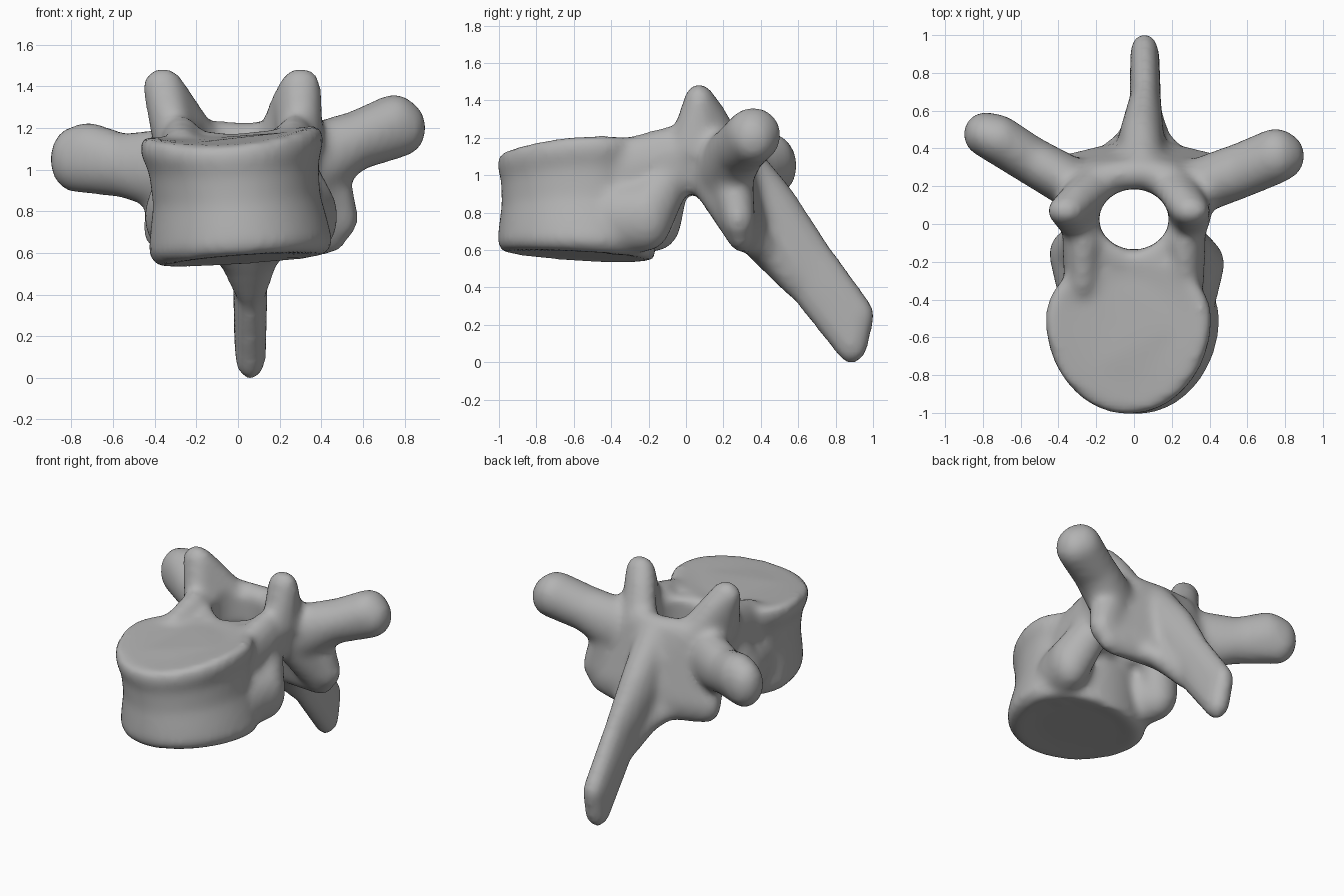
import bpy, bmesh, math
from mathutils import Matrix

cube = bpy.data.objects.get("Cube")
if cube:
    bpy.data.objects.remove(cube, do_unlink=True)

bone = bpy.data.materials.new("bone_grey")
bone.use_nodes = True
GREY = (0.45, 0.45, 0.45, 1)
bone.diffuse_color = GREY
bone.node_tree.nodes["Principled BSDF"].inputs["Base Color"].default_value = GREY

solid = bmesh.new()


def add_part(bm):
    """Append a closed part to the combined bone."""
    bmesh.ops.recalc_face_normals(bm, faces=bm.faces)
    temp = bpy.data.meshes.new("temp")
    bm.to_mesh(temp)
    bm.free()
    solid.from_mesh(temp)
    bpy.data.meshes.remove(temp)


def hull(*blobs):
    """Convex skin around ellipsoids given as (centre, radii)."""
    bm = bmesh.new()
    for centre, radii in blobs:
        place = Matrix.Translation(centre) @ Matrix.Diagonal((*radii, 1))
        bmesh.ops.create_icosphere(bm, subdivisions=3, radius=1, matrix=place)
    bmesh.ops.delete(bm, geom=bm.faces[:] + bm.edges[:], context='EDGES_FACES')
    bmesh.ops.convex_hull(bm, input=bm.verts[:])
    loose = [v for v in bm.verts if not v.link_faces]
    bmesh.ops.delete(bm, geom=loose, context='VERTS')
    add_part(bm)


def chain(*blobs):
    """Limb made of hulls between successive ellipsoids."""
    for a, b in zip(blobs, blobs[1:]):
        hull(a, b)


# Vertebral body: waisted drum, longer in front than behind
def body(levels, sides=48):
    bm = bmesh.new()
    rings = []
    for z, scale in levels:
        w = (z - 0.57) / 0.6
        depth = (1 + scale) / 2 if scale > 0.85 else scale
        ring = []
        for i in range(sides):
            a = math.tau * i / sides
            x = 0.443 * scale * math.cos(a) + 0.018 - 0.053 * w
            y = -0.5 + (0.34 if math.sin(a) > 0 else 0.51) * depth * math.sin(a)
            dome = 0.022 - 0.22 * (y + 0.42) ** 2
            tilt = dome * w - 0.06 * (1 - w) * (y + 0.6) + 0.07 * x
            ring.append(bm.verts.new((x, y, z + tilt)))
        rings.append(ring)
    for low, high in zip(rings, rings[1:]):
        for i in range(sides):
            j = (i + 1) % sides
            bm.faces.new((low[i], low[j], high[j], high[i]))
    bm.faces.new(rings[0][::-1])
    bm.faces.new(rings[-1])
    add_part(bm)


body([(0.575, 0.6), (0.565, 0.9), (0.62, 1.0), (0.72, 0.965), (0.85, 0.905),
      (1.0, 0.92), (1.1, 1.0), (1.17, 0.96), (1.145, 0.6)])

# Paired arch parts
for side in (-1, 1):
    pedicle = ((side * 0.28, 0.1, 1.07), (0.1, 0.12, 0.17))
    lamina_top = ((side * 0.18, 0.25, 1.1), (0.11, 0.09, 0.14))
    # pedicle, with fillers that round the corners of the canal
    chain(((side * 0.27, -0.32, 1.02), (0.1, 0.1, 0.18)),
          ((side * 0.27, -0.1, 1.08), (0.11, 0.13, 0.18)), pedicle)
    hull(((side * 0.08, -0.19, 1.04), (0.13, 0.1, 0.14)),
         ((side * 0.26, -0.04, 1.06), (0.1, 0.1, 0.14)))
    hull(((side * 0.2, 0.18, 1.09), (0.13, 0.1, 0.13)), pedicle, lamina_top)
    # rib facet bulge blending out of the rear of the body
    bulge_x, bulge_y = (0.35, -0.21) if side > 0 else (-0.32, -0.16)
    bulge = ((bulge_x, bulge_y, 0.775), (0.13, 0.14, 0.185))
    hull(bulge, ((side * 0.27, -0.08, 0.98), (0.11, 0.1, 0.14)))
    hull(bulge, ((side * 0.25 + 0.02, -0.38, 0.77), (0.17, 0.15, 0.2)))
    # superior articular process
    tip_x = 0.3 if side > 0 else -0.36
    hull(((tip_x, 0.07, 1.4), (0.1, 0.08, 0.09)),
         ((tip_x - side * 0.05, 0.12, 1.33), (0.09, 0.09, 0.08)),
         ((side * 0.3, 0.06, 1.14), (0.11, 0.16, 0.12)),
         ((side * 0.2, 0.22, 1.13), (0.12, 0.1, 0.1)))
    # lamina sheet down to the inferior articular process
    inferior = ((side * 0.38 + 0.04, 0.29, 0.72), (0.12, 0.08, 0.13))
    hull(pedicle, inferior, lamina_top)
    hull(inferior, lamina_top, ((0.04, 0.27, 1.1), (0.1, 0.1, 0.13)),
         ((0.04, 0.37, 0.73), (0.13, 0.09, 0.17)))

# Transverse processes, the left one raised and the right one lower
left_mid = ((0.57, 0.285, 1.14), (0.12, 0.15, 0.145))
chain(((0.34, 0.2, 1.02), (0.12, 0.15, 0.2)), left_mid)
hull(left_mid, ((0.75, 0.36, 1.215), (0.13, 0.15, 0.15)),
     ((0.785, 0.36, 1.2), (0.12, 0.13, 0.14)))
hull(((0.4, 0.24, 1.0), (0.13, 0.12, 0.15)), ((0.47, 0.28, 0.77), (0.11, 0.09, 0.12)))
right_mid = ((-0.55, 0.34, 1.02), (0.12, 0.13, 0.155))
chain(((-0.34, 0.22, 1.0), (0.12, 0.14, 0.2)), right_mid)
hull(right_mid, ((-0.72, 0.45, 1.07), (0.13, 0.13, 0.16)),
     ((-0.785, 0.475, 1.05), (0.12, 0.12, 0.16)))

# Spinous process sloping back and down, with a web flaring into the laminae
shaft = ((0.06, 0.63, 0.53), (0.085, 0.16, 0.18))
chain(((0.04, 0.31, 1.05), (0.12, 0.1, 0.14)),
      ((0.04, 0.46, 0.78), (0.12, 0.15, 0.21)), shaft)
hull(shaft, ((0.055, 0.91, 0.25), (0.075, 0.1, 0.11)),
     ((0.06, 0.885, 0.1), (0.075, 0.09, 0.11)))
chain(((0.04, 0.38, 0.66), (0.24, 0.07, 0.12)),
      ((0.05, 0.45, 0.59), (0.15, 0.07, 0.12)),
      ((0.06, 0.58, 0.46), (0.09, 0.07, 0.12)))

# Join everything into one solid
mesh = bpy.data.meshes.new("joined_parts")
solid.to_mesh(mesh)
solid.free()
vertebra = bpy.data.objects.new("vertebra", mesh)
bpy.context.collection.objects.link(vertebra)

# Canal cutter
bm = bmesh.new()
oval = Matrix.Translation((0, 0.025, 1)) @ Matrix.Diagonal((0.185, 0.16, 1, 1))
bmesh.ops.create_cone(bm, cap_ends=True, segments=40, radius1=1, radius2=1,
                      depth=2, matrix=oval)
cut_mesh = bpy.data.meshes.new("canal_cutter")
bm.to_mesh(cut_mesh)
bm.free()
cutter = bpy.data.objects.new("canal_cutter", cut_mesh)
cutter.hide_render = True
bpy.context.collection.objects.link(cutter)


def remesh(size):
    mod = vertebra.modifiers.new("blend", 'REMESH')
    mod.mode = 'VOXEL'
    mod.voxel_size = size


remesh(0.025)
cut = vertebra.modifiers.new("canal", 'BOOLEAN')
cut.operation = 'DIFFERENCE'
cut.solver = 'EXACT'
cut.object = cutter
remesh(0.022)
smooth = vertebra.modifiers.new("soften", 'SMOOTH')
smooth.factor = 0.5
smooth.iterations = 8

# Bake the modifiers and colour the bone
bpy.context.view_layer.update()
graph = bpy.context.evaluated_depsgraph_get()
baked = bpy.data.meshes.new_from_object(vertebra.evaluated_get(graph))
vertebra.modifiers.clear()
vertebra.data = baked
bpy.data.meshes.remove(mesh)
bpy.data.objects.remove(cutter, do_unlink=True)
baked.name = "vertebra"
baked.materials.clear()
baked.materials.append(bone)
bpy.ops.object.select_all(action='DESELECT')
vertebra.select_set(True)
bpy.context.view_layer.objects.active = vertebra
bpy.ops.object.shade_smooth_by_angle(angle=math.radians(40))
